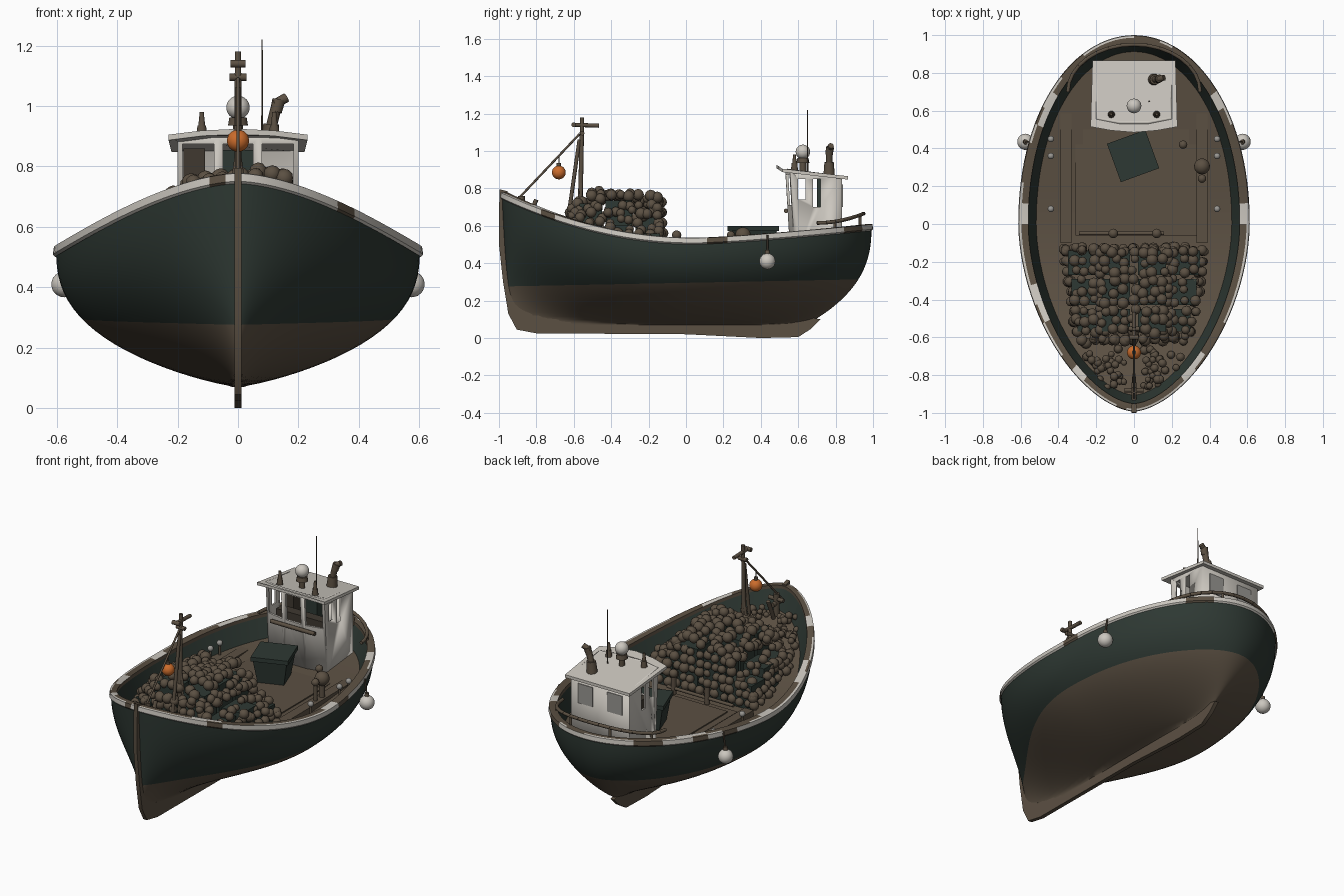
import bpy, bmesh, math, random
from mathutils import Vector, Matrix

if "Cube" in bpy.data.objects:
    bpy.data.objects.remove(bpy.data.objects["Cube"])
random.seed(4)

def mat(name, r, g, b):
    m = bpy.data.materials.new(name)
    m.diffuse_color = (r, g, b, 1)
    m.use_nodes = True
    m.node_tree.nodes["Principled BSDF"].inputs["Base Color"].default_value = m.diffuse_color
    return m
GREEN = mat("dark green", .027, .040, .033)
BROWN = mat("weathered brown", .105, .08, .055)
WHITE = mat("off white", .60, .57, .52)
ORANGE = mat("buoy orange", .60, .15, .025)
DARK = mat("dark brown", .05, .04, .03)
GREY = mat("window grey", .32, .31, .29)

def finish(name, bm, mats, smooth=40):
    bmesh.ops.recalc_face_normals(bm, faces=bm.faces)
    me = bpy.data.meshes.new(name)
    bm.to_mesh(me)
    bm.free()
    ob = bpy.data.objects.new(name, me)
    bpy.context.collection.objects.link(ob)
    for m in (mats if isinstance(mats, list) else [mats]):
        me.materials.append(m)
    bpy.context.view_layer.objects.active = ob
    ob.select_set(True)
    bpy.ops.object.shade_smooth_by_angle(angle=math.radians(smooth))
    ob.select_set(False)
    return ob

def add_box(bm, x0, x1, y0, y1, z0, z1):
    m = Matrix.Translation(((x0+x1)/2, (y0+y1)/2, (z0+z1)/2)) @ Matrix.Diagonal((x1-x0, y1-y0, z1-z0, 1))
    return bmesh.ops.create_cube(bm, size=1, matrix=m)["verts"]

def add_tube(bm, a, b, r0, r1=None, n=10):
    a, b = Vector(a), Vector(b)
    d = b - a
    m = Matrix.Translation((a+b)/2) @ d.to_track_quat('Z', 'Y').to_matrix().to_4x4()
    bmesh.ops.create_cone(bm, cap_ends=True, segments=n, radius1=r0,
                          radius2=r0 if r1 is None else r1, depth=d.length, matrix=m)

def tubes(name, parts, m):
    bm = bmesh.new()
    for p in parts:
        add_tube(bm, *p)
    return finish(name, bm, m)

def balls(name, parts, m, sub=3):
    bm = bmesh.new()
    for p, r in parts:
        bmesh.ops.create_icosphere(bm, subdivisions=sub, radius=r, matrix=Matrix.Translation(p))
    return finish(name, bm, m, 80)

def extrude_face(bm, pts, vec):
    f = bm.faces.new([bm.verts.new(p) for p in pts])
    e = bmesh.ops.extrude_face_region(bm, geom=[f])["geom"]
    bmesh.ops.translate(bm, vec=vec, verts=[v for v in e if isinstance(v, bmesh.types.BMVert)])

# Hull form
def sheer(y):
    return .53 + (.25*((.05-y)/1.05)**2 if y < .05 else .075*((y-.05)/.95)**1.3)

def half_width(t):
    return .602*(max(0, 1-(-t)**1.8)**.6 if t < 0 else max(0, 1-t**2.1)**.5)

N = 56
def ring(v, kx=1, ky=1, dz=0):
    pts = []
    yf, yb = .88+.105*v**.3, .64+.352*(1-(1-v)**2.6)
    g = (1-(1-v)**2.6)**.8
    for i in list(range(N+1)) + list(range(N-1, 0, -1)):
        t = -math.cos(math.pi*i/N)
        e = 1+(1.9*t*t if t < 0 else .9*t**4)
        y = t*(yf if t < 0 else yb)
        w = half_width(t)*max(g**e, .03)
        s = 1 if len(pts) <= N else -1
        pts.append((s*w*kx, y*ky, .07+(sheer(y)-.07)*v+dz))
    return pts

def loft(bm, rings, rule=lambda row, i: 0):
    vs = [[bm.verts.new(p) for p in r] for r in rings]
    for r in range(len(vs)-1):
        for i in range(2*N):
            j = (i+1) % (2*N)
            f = bm.faces.new((vs[r][i], vs[r][j], vs[r+1][j], vs[r+1][i]))
            f.material_index = rule(r, i)
    return vs

bm = bmesh.new()
loft(bm, [ring((k/22)**1.5) for k in range(23)])
bmesh.ops.bisect_plane(bm, geom=bm.verts[:]+bm.edges[:]+bm.faces[:], plane_co=(0, 0, .295), plane_no=(0, -.02, 1))
for f in bm.faces:
    c = f.calc_center_median()
    f.material_index = 0 if c.z-.02*c.y > .295 else 1
finish("hull", bm, [GREEN, BROWN], 60)

# Cap rail with worn patches
bm = bmesh.new()
worn = [[random.random() for _ in range(60)] for _ in range(2)]
def rail_rule(row, i):
    if row < 2:
        return 0 if worn[0][i//2] < .85 else 1
    if row == 2:
        return 0 if worn[0][i//2] < .6 else 1
    return 0 if row == 3 and worn[1][i//2] < .12 else 1
loft(bm, [ring(1, 1.004, 1.0, -.03), ring(1, 1.018, 1.008, -.022), ring(1, 1.012, 1.005, .004), ring(1, .99, .994, .006),
          ring(1, .93, .965, .004), ring(1, .93, .965, -.03)], rail_rule)
finish("cap_rail", bm, [WHITE, BROWN])

# Inner bulwark and deck
bm = bmesh.new()
vs = loft(bm, [ring(1, .935, .967, -.01), ring(1, .86, .92, -.13)])
d = vs[1]
for i in range(N):
    q = [d[i], d[i+1], d[-i-1], d[-i]] if i else [d[0], d[1], d[-1]]
    if i == N-1:
        q = [d[i], d[N], d[-i]]
    bm.faces.new(q).material_index = 1
finish("bulwark_and_deck", bm, [GREEN, BROWN], 30)

# Stem and keel
bm = bmesh.new()
keel = [(-.998, .795), (-1, .5), (-.978, .3), (-.95, .13), (-.905, .045), (-.8, .025), (0, .02),
        (.4, 0), (.6, .005), (.67, .05), (.72, .1), (.6, .12), (-.82, .12), (-.9, .3), (-.95, .55), (-.955, .785)]
extrude_face(bm, [(-.012, y, z) for y, z in keel], (.024, 0, 0))
finish("stem_and_keel", bm, BROWN)

# Deck hatch and side ledges
bm = bmesh.new()
add_box(bm, -.31, .33, -.06, .56, .39, .425)
add_box(bm, -.27, .29, -.02, .52, .42, .432)
for s in (-1, 1):
    add_box(bm, s*.36-.03, s*.36+.03, -.1, .6, .395, .44)
finish("hatch", bm, BROWN)

# Wheelhouse shell with window openings
def roof_z(y):
    return .915-.118*(y-.48)
foot = [(-.2, .835), (.2, .835), (.2, .585), (.075, .56), (-.075, .56), (-.2, .585)]
bm = bmesh.new()
lo = [bm.verts.new((x, y, .4)) for x, y in foot]
hi = []
for x, y in foot:
    y2 = y-.03 if y < .6 else y
    hi.append(bm.verts.new((x, y2, roof_z(y2)-.005)))
for i in range(6):
    j = (i+1) % 6
    bm.faces.new((lo[i], lo[j], hi[j], hi[i]))
house = finish("wheelhouse", bm, WHITE, 20)
so = house.modifiers.new("thickness", 'SOLIDIFY')
so.thickness = .014
so.offset = -1
bm = bmesh.new()
add_box(bm, -.05, .05, .48, .6, .71, .875)
for s in (-1, 1):
    add_box(bm, s*.132-.052, s*.132+.052, .48, .62, .71, .875)
    for y0, y1, z0 in ((.60, .64, .74), (.68, .72, .70)):
        add_box(bm, s*.2-.04, s*.2+.04, y0, y1, z0, .85)
cut = finish("window_cutter", bm, WHITE)
cut.hide_render = True
cut.display_type = 'WIRE'
bo = house.modifiers.new("windows", 'BOOLEAN')
bo.operation = 'DIFFERENCE'
bo.object = cut
bm = bmesh.new()
for s in (-1, 1):
    add_box(bm, s*.1-.05, s*.1+.05, .833, .839, .70, .82)
finish("rear_windows", bm, GREY)
bm = bmesh.new()
add_box(bm, -.16, .16, .6, .66, .4, .73)
add_box(bm, -.18, -.11, .7, .78, .4, .86)
finish("console_and_locker", bm, DARK)
bm = bmesh.new()
add_box(bm, -.05, .05, .7, .77, .4, .855)
finish("seat", bm, GREEN)

# Roof
bm = bmesh.new()
roof = [(-.22, .865), (.22, .865), (.23, .515), (.12, .495), (0, .485), (-.12, .495), (-.23, .515)]
extrude_face(bm, [(x, y, roof_z(y)-.008-.3*x*x) for x, y in roof], (0, 0, .018))
finish("wheelhouse_roof", bm, WHITE, 20)

# Roof fittings
balls("radar_dome", [((0, .625, .995), .039)], WHITE)
tubes("roof_fittings", [((0, .625, .89), (0, .625, .935), .018, .018), ((0, .625, .935), (0, .625, .962), .035, .03),
      ((.08, .65, .89), (.08, .65, 1.22), .004, .002, 6)] +
      [p for s in (-1, 1) for p in (((s*.12, .58, .89), (s*.12, .58, .935), .02, .015),
                                    ((s*.12, .58, .935), (s*.12, .58, .98), .012, .007))], BROWN)
tubes("exhaust", [((.105, .765, .87), (.11, .765, .94), .032, .026), ((.11, .765, .93), (.125, .765, .99), .018, .018),
      ((.125, .765, .98), (.135, .77, 1.02), .02, .022), ((.12, .765, 1.005), (.16, .775, 1.028), .016, .016)], BROWN)

# Handrail under the front windows
tubes("front_handrail", [((-.15, .535, .68), (.15, .535, .68), .012)], BROWN)

# Mast, legs, stay
tubes("mast", [((0, -.57, .5), (0, -.555, 1.18), .014, .011), ((0, -.65, .5), (0, -.57, 1.06), .011, .01),
      ((-.025, -.6, 1.14), (.025, -.6, 1.14), .013), ((0, -.6, 1.14), (0, -.465, 1.135), .011),
      ((-.028, -.555, 1.095), (.028, -.555, 1.095), .012), ((0, -.57, 1.09), (0, -.92, .72), .006),
      ((0, -.68, .97), (0, -.68, .91), .003), ((0, -.68, .915), (0, -.68, .935), .012),
      ((-.05, -.57, .5), (0, -.56, .85), .009), ((.05, -.57, .5), (0, -.56, .85), .009)], BROWN)
balls("orange_buoy", [((0, -.68, .885), .037)], ORANGE)

# Bow fittings
tubes("bow_bollard", [((0, -.88, .6), (0, -.88, .76), .018), ((-.05, -.88, .725), (.05, -.88, .725), .012),
      ((0, -.95, .7), (0, -.84, .7), .014), ((0, -.86, .6), (0, -.8, .74), .012)], BROWN)

# Fenders
balls("fenders", [((s*.575, .435, .41), .043) for s in (-1, 1)], WHITE)
tubes("fender_ropes", [p for s in (-1, 1) for p in (((s*.575, .435, .445), (s*.573, .435, .47), .014, .012),
      ((s*.573, .435, .46), (s*.56, .435, .55), .005))], BROWN)

# Catch pile: green crates covered with round lumps
def pile_top(x, y):
    t = .775-1.0*max(0, abs(x)-.14) + .012*math.sin(20*x)
    return max(t-.16*max(0, y+.33)-.9*max(0, -.52-y), .50)
def pile_w(y):
    return .30+.16*(y+.6)
bm = bmesh.new()
for s in (-1, 1):
    for y0, y1, h, w in ((-.57, -.45, .72, .30), (-.43, -.29, .735, .33), (-.27, -.14, .69, .35)):
        add_box(bm, *sorted((s*.02, s*.17)), y0, y1, .41, h)
        add_box(bm, *sorted((s*.19, s*w)), y0, y1, .41, h-.13)
finish("crates", bm, GREEN)
lumps = []
for i in range(-7, 8):
    for j in range(10):
        x, y = i*.053+random.uniform(-.014, .014), -.62+j*.053+random.uniform(-.014, .014)
        if abs(x) < pile_w(y):
            lumps.append(((x, y, pile_top(x, y)-random.uniform(.0, .03)), random.uniform(.022, .032)))
for z in (.45, .505, .56, .615, .67):
    for i in range(-7, 8):
        x = i*.053+random.uniform(-.012, .012)
        for y in (-.13, -.6):
            if z < pile_top(x, y) and abs(x) < pile_w(y) and (y > -.5 or z > .5):
                lumps.append(((x, y+random.uniform(-.02, .01), z), random.uniform(.022, .032)))
    for j in range(9):
        y = -.57+j*.053
        for s in (-1, 1):
            x = s*(pile_w(y)-.005)
            if .03+z < pile_top(x, y)+.04 and z > sheer(y)-.12:
                lumps.append(((x+random.uniform(-.015, .015), y, z), random.uniform(.022, .03)))
for s in (-1, 1):  # loose lumps beside the inner stacks and in the bow
    for k in range(12):
        y = -.56+k*.037
        lumps.append(((s*.18, y, random.uniform(.64, .71)), .027))
for k in range(60):
    y = random.uniform(-.87, -.66)
    x = random.choice((-1, 1))*random.uniform(.04, max(.06, .9*half_width(y)-.08))
    lumps.append(((x, y, sheer(y)-.10+random.uniform(0, .05)), random.uniform(.016, .024)))
balls("catch_lumps", lumps, BROWN, 2)

# Tapered green tote on deck
bm = bmesh.new()
for v in add_box(bm, -.1, .1, -.1, .1, .42, .585):
    if v.co.z < .5:
        v.co.x *= .75
        v.co.y *= .75
add_box(bm, -.108, .108, -.108, .108, .572, .598)
bmesh.ops.rotate(bm, matrix=Matrix.Rotation(math.radians(20), 3, 'Z'), verts=bm.verts)
bmesh.ops.translate(bm, vec=(-.005, .36, 0), verts=bm.verts)
finish("tote", bm, GREEN)

# Deck buoy, posts and small lamps
balls("deck_buoy", [((.36, .305, .55), .042), ((.36, .24, .55), .022), ((.26, .42, .54), .022)], BROWN)
tubes("deck_posts", [((.36, .305, .4), (.36, .305, .53), .018), ((.36, .24, .4), (.36, .24, .54), .012),
      ((.26, .42, .4), (.26, .42, .54), .014), ((-.11, -.05, .4), (-.11, -.05, .54), .016),
      ((.12, -.05, .4), (.12, -.05, .54), .016), ((-.29, -.05, .46), (.16, -.05, .46), .01)], BROWN)
balls("post_knobs", [((s, -.05, .55), .025) for s in (-.11, .12)], BROWN)
balls("rail_lamps", [((s*.44, y, .5), .017) for s in (-1, 1) for y in (.08, .36, .45)], GREY)
tubes("lamp_stems", [((s*.44, y, .4), (s*.44, y, .49), .007) for s in (-1, 1) for y in (.08, .36, .45)], BROWN)

# Stern rail arc
arc = []
for k in range(17):
    a = math.pi*k/16
    arc.append((.35*math.cos(a), .70+.25*math.sin(a), .615+.05*math.sin(a)**2))
tubes("stern_rail", [(arc[k], arc[k+1], .01) for k in range(16)] +
      [((p[0], p[1], .56), p, .008) for p in arc[2::4]], BROWN)
